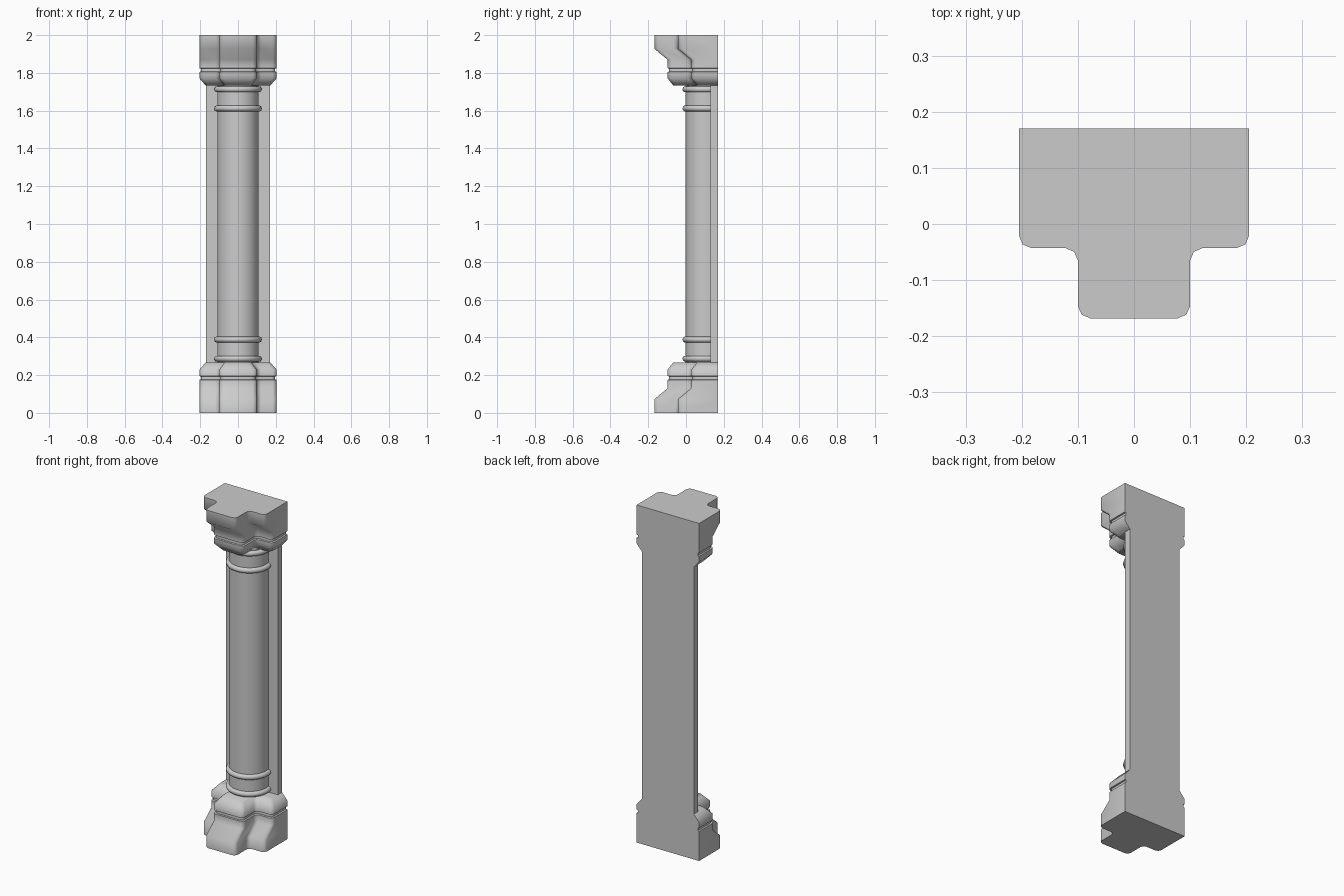
import bpy, bmesh
from math import sin, cos, pi, radians

if "Cube" in bpy.data.objects:
    bpy.data.objects.remove(bpy.data.objects["Cube"])

BACK = 0.17          # flat rear plane
AXIS_Y = 0.108       # centre line of the engaged column


def make(name, bm, angle):
    bmesh.ops.recalc_face_normals(bm, faces=bm.faces)
    me = bpy.data.meshes.new(name)
    bm.to_mesh(me)
    bm.free()
    ob = bpy.data.objects.new(name, me)
    bpy.context.collection.objects.link(ob)
    bpy.ops.object.select_all(action='DESELECT')
    ob.select_set(True)
    bpy.context.view_layer.objects.active = ob
    bpy.ops.object.shade_smooth_by_angle(angle=radians(angle))
    return ob


def loft(name, rings, closed_rows=False, angle=50):
    """Skin a stack of closed outlines, capped unless the stack loops."""
    bm = bmesh.new()
    rows = [[bm.verts.new(p) for p in r] for r in rings]
    n = len(rows[0])
    for a, b in zip(rows, rows[1:]):
        for i in range(n):
            j = (i + 1) % n
            bm.faces.new((a[i], a[j], b[j], b[i]))
    bm.faces.new(rows[0])
    bm.faces.new(rows[-1])
    return make(name, bm, angle)


def t_outline(z, wing_x, nose_x, nose_y, wing_y, r=0.022):
    """T-shaped plan with softened corners."""
    k = r * 0.3
    left = [(-wing_x, BACK),
            (-wing_x, wing_y + r), (-wing_x + k, wing_y + k), (-wing_x + r, wing_y),
            (-nose_x - r, wing_y), (-nose_x - k, wing_y - k), (-nose_x, wing_y - r),
            (-nose_x, nose_y + r), (-nose_x + k, nose_y + k), (-nose_x + r, nose_y)]
    pts = left + [(-x, y) for x, y in reversed(left)]
    return [(x, y, z) for x, y in pts]


# Plinth profile: height, wing half width, nose half width, nose front, wing front
PROFILE = [(0.0, 0.205, 0.10, -0.168, -0.043),
           (0.072, 0.205, 0.10, -0.168, -0.043),
           (0.13, 0.205, 0.10, -0.098, 0.027),
           (0.175, 0.205, 0.10, -0.098, 0.027),
           (0.177, 0.197, 0.092, -0.09, 0.035),
           (0.193, 0.197, 0.092, -0.09, 0.035),
           (0.195, 0.205, 0.10, -0.098, 0.027),
           (0.228, 0.205, 0.10, -0.098, 0.027),
           (0.268, 0.17, 0.07, -0.066, 0.06)]

# Base, and capital as its upside-down copy
loft("base", [t_outline(*p) for p in PROFILE])
loft("capital", [t_outline(2 - p[0], *p[1:]) for p in PROFILE])

# Flat backing slab behind the column
slab = [(-0.17, BACK), (-0.17, 0.13), (0.17, 0.13), (0.17, BACK)]
loft("back_slab", [[(x, y, z) for x, y in slab] for z in (0.268, 1.732)], angle=30)

# Half-round column shaft
ARC = [radians(-11 + 202 * i / 28) for i in range(29)]
shaft = [(0.11 * cos(t), AXIS_Y - 0.11 * sin(t)) for t in ARC]
loft("column_shaft", [[(x, y, z) for x, y in shaft] for z in (0.268, 1.732)], angle=40)


# Rounded ring mouldings near both ends of the shaft
def ring(name, z, major=0.111, minor=0.016, sides=10):
    rows = []
    for t in ARC:
        row = []
        for i in range(sides):
            a = 2 * pi * i / sides
            rad = major + minor * cos(a)
            row.append((rad * cos(t), AXIS_Y - rad * sin(t), z + minor * sin(a)))
        rows.append(row)
    loft(name, rows, angle=50)


for label, z in (("lower", 0.287), ("upper", 0.388)):
    ring(f"base_ring_{label}", z)
    ring(f"capital_ring_{label}", 2 - z)
